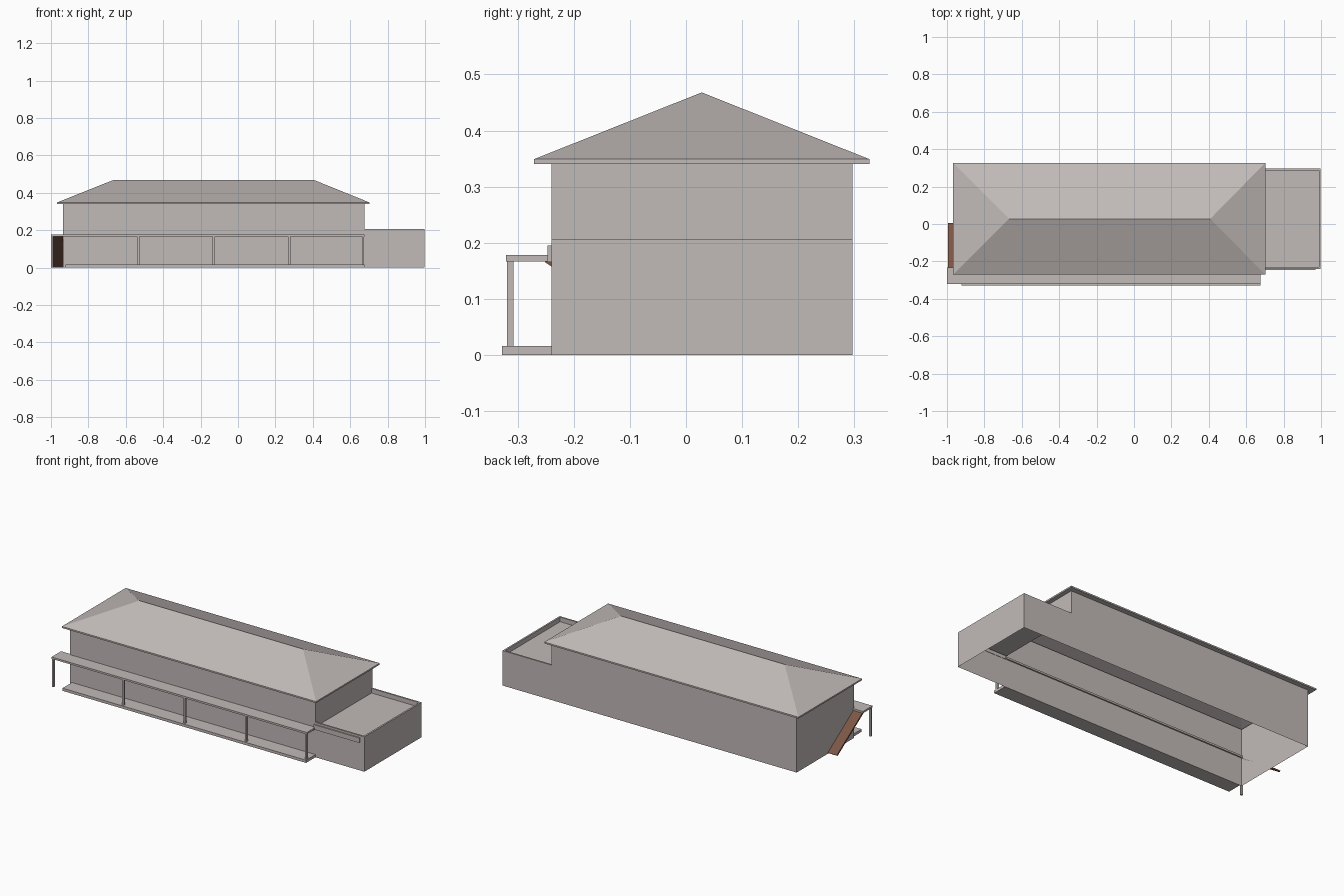
import bpy, bmesh, math

if "Cube" in bpy.data.objects:
    bpy.data.objects.remove(bpy.data.objects["Cube"], do_unlink=True)


def material(name, rgb):
    m = bpy.data.materials.new(name)
    m.use_nodes = True
    m.diffuse_color = (*rgb, 1)
    m.node_tree.nodes["Principled BSDF"].inputs["Base Color"].default_value = (*rgb, 1)
    return m


GREY = material("warm grey", (0.537, 0.495, 0.48))
WOOD = material("brown wood", (0.2, 0.093, 0.062))


def finish(name, bm, mat):
    mesh = bpy.data.meshes.new(name)
    bmesh.ops.recalc_face_normals(bm, faces=bm.faces)
    bm.to_mesh(mesh)
    bm.free()
    mesh.materials.append(mat)
    obj = bpy.data.objects.new(name, mesh)
    bpy.context.scene.collection.objects.link(obj)


def box(name, x, y, z):
    bm = bmesh.new()
    bmesh.ops.create_cube(bm, size=1)
    for v in bm.verts:
        for i, (lo, hi) in enumerate((x, y, z)):
            v.co[i] = lo if v.co[i] < 0 else hi
    finish(name, bm, GREY)


def ring(bm, x, y, z):
    return [bm.verts.new((a, b, z)) for a, b in
            ((x[0], y[0]), (x[1], y[0]), (x[1], y[1]), (x[0], y[1]))]


def bridge(bm, low, high, sides=range(4)):
    for i in sides:
        j = (i + 1) % 4
        bm.faces.new((low[i], low[j], high[j], high[i]))


MAIN_X, ANNEX_X, HOUSE_Y = (-0.935, 0.676), (0.676, 0.998), (-0.24, 0.297)
EAVE = 0.34
PARAPET, ANNEX_ROOF = 0.207, 0.18

# Main walls: open underneath, the annex side only closed above the annex
bm = bmesh.new()
bridge(bm, ring(bm, MAIN_X, HOUSE_Y, 0), ring(bm, MAIN_X, HOUSE_Y, EAVE), (0, 2, 3))
finish("main_walls", bm, GREY)
bm = bmesh.new()
bridge(bm, ring(bm, MAIN_X, HOUSE_Y, ANNEX_ROOF), ring(bm, MAIN_X, HOUSE_Y, EAVE), (1,))
bmesh.ops.delete(bm, geom=[v for v in bm.verts if not v.link_faces], context="VERTS")
finish("main_upper_side_wall", bm, GREY)

# Annex: outer walls, parapet rim and sunken flat roof
bm = bmesh.new()
inner_x = (ANNEX_X[0], ANNEX_X[1] - 0.01)
inner_y = (HOUSE_Y[0] + 0.01, HOUSE_Y[1] - 0.01)
rings = [ring(bm, ANNEX_X, HOUSE_Y, 0), ring(bm, ANNEX_X, HOUSE_Y, PARAPET),
         ring(bm, inner_x, inner_y, PARAPET), ring(bm, inner_x, inner_y, ANNEX_ROOF)]
for low, high in zip(rings, rings[1:]):
    bridge(bm, low, high, (0, 1, 2))
bm.faces.new(rings[-1])
finish("annex", bm, GREY)

# Narrow ledge along the annex front
box("annex_ledge", (0.67, 0.97), (-0.247, -0.238), (0.166, 0.195))

# Hipped roof: soffit, thin fascia and four slopes meeting at a ridge
bm = bmesh.new()
roof_x, roof_y = (-0.967, 0.702), (-0.271, 0.327)
soffit = ring(bm, MAIN_X, HOUSE_Y, EAVE)
low = ring(bm, roof_x, roof_y, EAVE)
a, b, c, d = top = ring(bm, roof_x, roof_y, 0.349)
bridge(bm, soffit, low)
bridge(bm, low, top)
r0, r1 = [bm.verts.new((x, 0.028, 0.468)) for x in (-0.668, 0.408)]
for face in ((a, b, r1, r0), (b, c, r1), (c, d, r0, r1), (d, a, r0)):
    bm.faces.new(face)
finish("hipped_roof", bm, GREY)

# Porch: deck, canopy set slightly into the wall, and posts
box("porch_deck", (-0.923, 0.677), (-0.328, -0.24), (0, 0.016))
box("porch_canopy", (-1.0, 0.677), (-0.321, -0.232), (0.167, 0.178))
for i, x in enumerate((-0.994, -0.533, -0.13, 0.274, 0.668)):
    box(f"porch_post_{i + 1}", (x - 0.006, x + 0.006), (-0.319, -0.307), (0, 0.17))

# Short sloping wooden panel against the far end wall
bm = bmesh.new()
profile = ((-0.252, 0.166), (-0.244, 0.172), (0.005, 0.006), (-0.003, 0.0))
ends = [[bm.verts.new((x, y, z)) for y, z in profile] for x in (-0.994, MAIN_X[0])]
bridge(bm, *ends)
for end in ends:
    bm.faces.new(end)
finish("sloping_panel", bm, WOOD)
